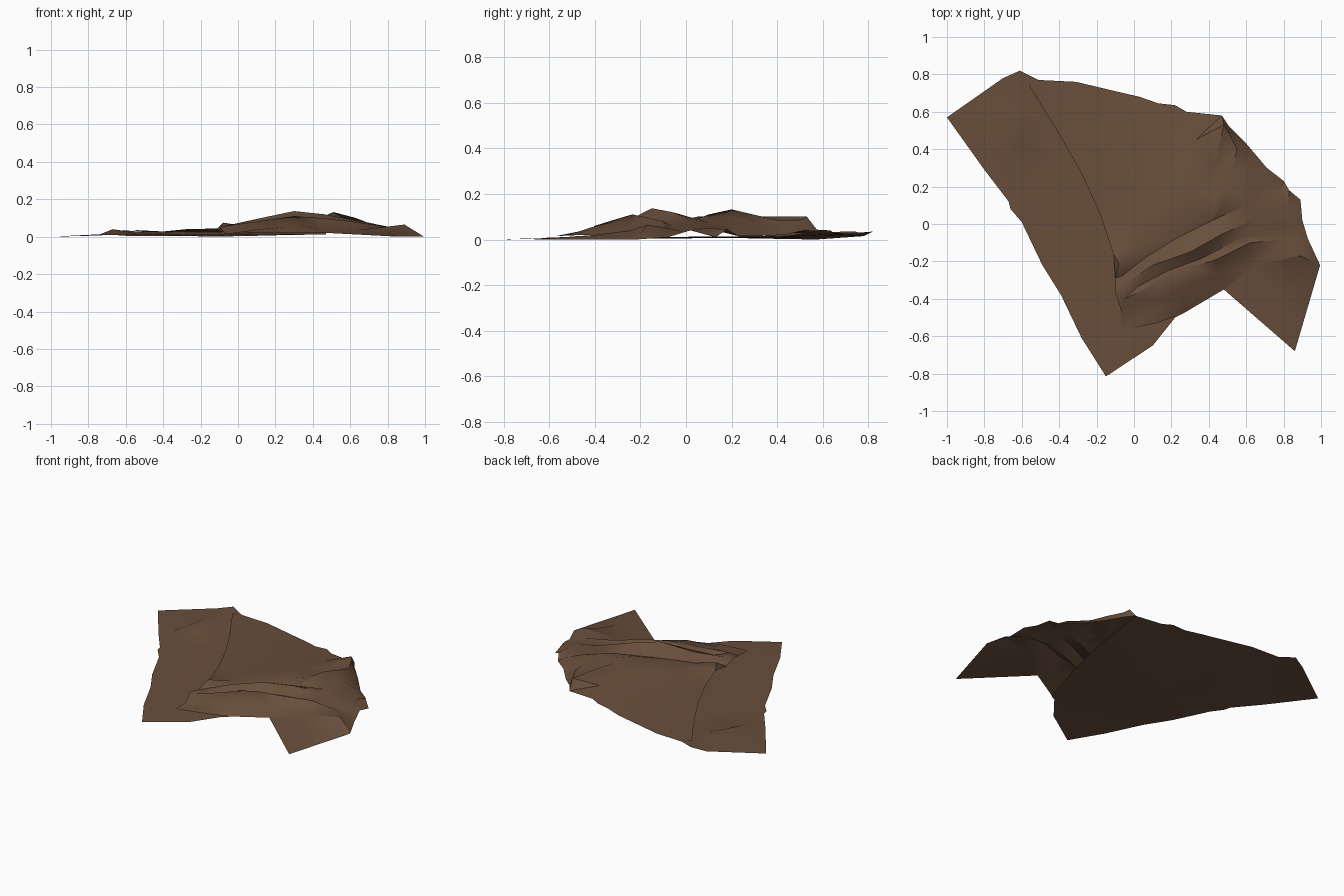
import bpy
from mathutils import Vector, geometry

brown = bpy.data.materials.new("brown cloth")
brown.diffuse_color = (0.14, 0.077, 0.044, 1)


def cloth(name, outline, creases=()):
    """Triangulate a draped sheet from its 3D border and its crest/valley lines."""
    pts, edges = list(outline), []
    for line in creases:
        start = len(pts)
        pts += line
        edges += [(start + i, start + i + 1) for i in range(len(line) - 1)]
    flat = [Vector(p[:2]) for p in pts]
    verts, _, faces, origin, _, _ = geometry.delaunay_2d_cdt(
        flat, edges, [list(range(len(outline)))], 1, 1e-5)
    co = []
    for v, src in zip(verts, origin):
        if src:
            z = pts[src[0]][2]
        else:
            near = sorted(pts, key=lambda p: (Vector(p[:2]) - v).length)[:2]
            z = (near[0][2] + near[1][2]) / 2
        co.append((v.x, v.y, z))
    me = bpy.data.meshes.new(name)
    me.from_pydata(co, [], [tuple(f) for f in faces])
    me.materials.append(brown)
    ob = bpy.data.objects.new(name, me)
    bpy.context.collection.objects.link(ob)
    bpy.ops.object.select_all(action='DESELECT')
    bpy.context.view_layer.objects.active = ob
    ob.select_set(True)
    bpy.ops.object.shade_smooth_by_angle(angle=0.7)
    return ob


# Borders shared by neighbouring layers
back_edge = [(-.51, .77, .025), (-.31, .76, .025), (-.1, .71, .025), (.03, .68, .025),
             (.13, .645, .03), (.22, .635, .04), (.28, .60, .04), (.47, .58, .035)]
flap_fold = [(.48, -.35, .02), (.64, -.22, .035), (.89, -.17, .065), (.995, -.22, .0)]

# Lower layer lying on the ground
left_edge = [(.26, -.48, .015), (.22, -.50, .012), (.10, -.65, .005), (-.15, -.815, 0),
             (-.28, -.61, .005), (-.39, -.38, .005), (-.49, -.22, .005), (-.60, .01, .005),
             (-.66, .08, .01), (-.67, .12, .01), (-.80, .29, .005), (-1, .57, 0),
             (-.70, .78, .015), (-.61, .82, .035)]
cloth("lower_sheet",
      left_edge + back_edge + [(.47, .42, .012), (.44, .2, .012), (.40, 0, .012),
                               (.33, -.25, .012)],
      [[(-.74, .31, .008), (-.66, .32, .008), (-.60, .42, .01), (-.54, .54, .015)],
       [(-.74, .36, .012), (-.67, .43, .04), (-.60, .52, .03)],     # small bump
       [(-.68, .62, .015), (-.57, .62, .018)],
       [(-.5, .55, .016), (-.38, .3, .015), (-.25, 0, .012)],
       [(-.2, -.35, .012), (0, -.5, .012)],
       [(-.3, .55, .01), (0, .4, .008), (.1, 0, .006), (.1, -.3, .006)]])

# Upper layer: hem on the left, pleats gathered toward the right
hem = [(-.56, .74, .036), (-.40, .48, .028), (-.28, .27, .04), (-.18, .05, .04),
       (-.11, -.16, .045), (-.10, -.29, .022), (-.10, -.37, .05), (-.07, -.46, .02),
       (-.07, -.57, .015), (.12, -.53, .022), (.26, -.48, .02)]
right_edge = [(.93, -.08, .01), (.90, .02, .04), (.89, .13, .01), (.83, .18, .045),
              (.80, .23, .015), (.71, .30, .015), (.60, .43, .02), (.51, .52, .04)]
pleats = [
    [(-.08, -.21, .075), (.02, -.11, .06), (.2, 0, .08), (.35, .05, .10)],       # crest
    [(-.06, -.275, .03), (.06, -.18, .045), (.22, -.08, .07), (.42, .02, .08),
     (.6, .10, .075), (.78, .15, .035)],                                         # valley
    [(-.06, -.33, .06), (.10, -.22, .095), (.30, -.15, .137), (.46, -.06, .12),
     (.65, .03, .085), (.82, .08, .05)],                                         # crest
    [(.02, -.335, .05), (.18, -.25, .085), (.36, -.185, .09), (.6, -.06, .06),
     (.84, -.01, .035)],                                                         # valley
    [(-.05, -.40, .06), (.12, -.32, .085), (.30, -.235, .11), (.44, -.19, .10),
     (.62, -.10, .08), (.82, -.08, .05)],                                        # crest
    [(-.02, -.46, .02), (.12, -.41, .045), (.28, -.33, .075), (.45, -.27, .045),
     (.62, -.17, .045)],                                                         # valley
    [(.08, -.47, .035), (.27, -.41, .055), (.42, -.33, .045)],                   # crest
    [(.48, .53, .10), (.43, .30, .10), (.40, .16, .09)],                         # back fold
    [(.50, .50, .085), (.46, .28, .085), (.44, .14, .10)],
    [(.55, .40, .085), (.51, .20, .132), (.47, .10, .11)],
    [(.62, .33, .06), (.63, .22, .10), (.72, .22, .065)],
]
smooth_area = [[(-.15, .5, .033), (-.08, .2, .045), (0, 0, .045)],
               [(.15, .5, .045), (.12, .2, .055), (.17, .10, .08)],
               [(.33, .45, .06), (.28, .25, .075)]]
cloth("upper_sheet", hem + flap_fold + right_edge + back_edge[::-1], pleats + smooth_area)

# Corner flap dropping to the ground at the front right
cloth("corner_flap", flap_fold + [(.86, -.68, 0)],
      [[(.86, -.24, .04), (.80, -.40, .02)]])
